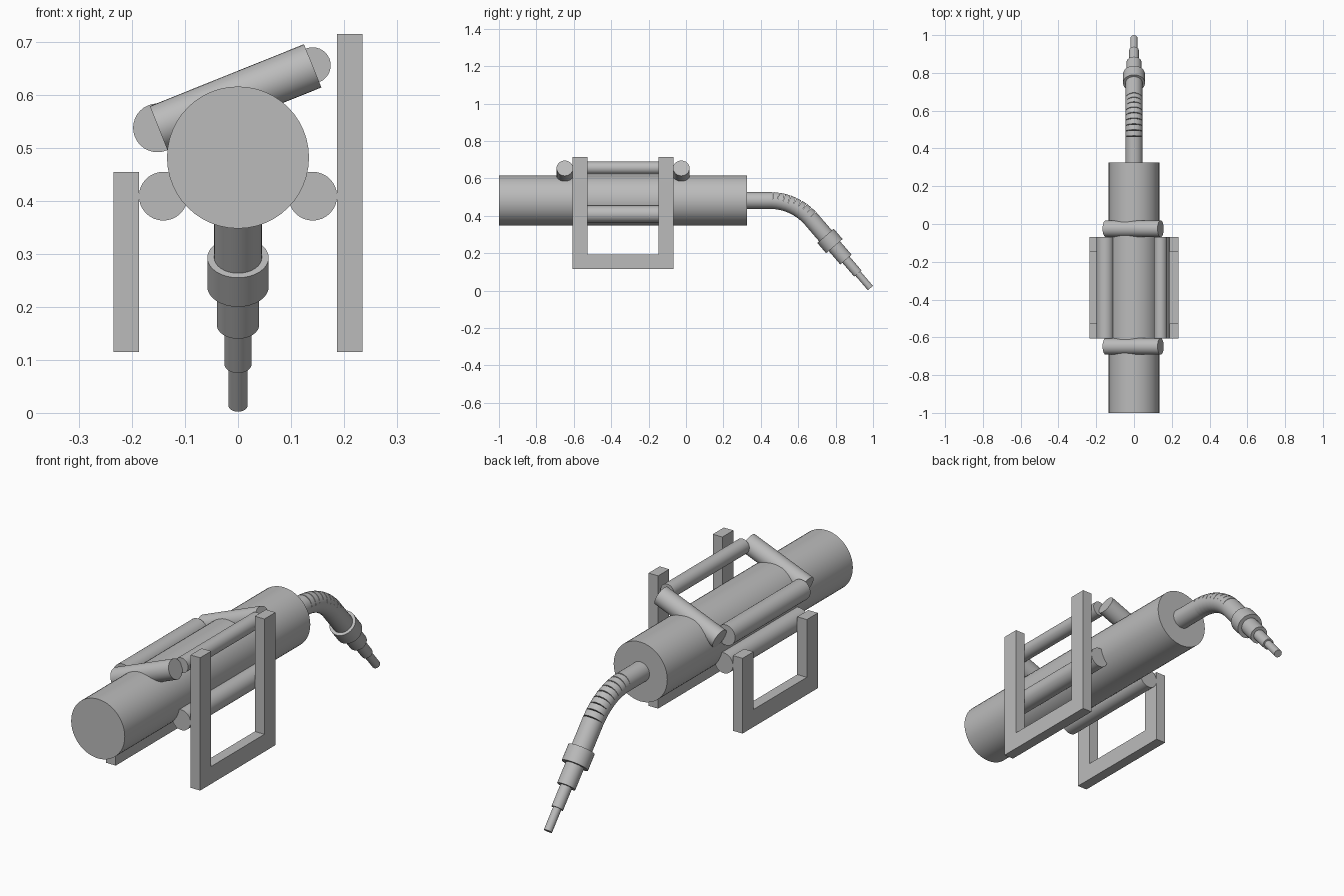
import bpy, bmesh, math
from mathutils import Vector

cube = bpy.data.objects.get("Cube")
if cube:
    bpy.data.objects.remove(cube, do_unlink=True)

grey = bpy.data.materials.new("plain_grey")
grey.use_nodes = True
grey.diffuse_color = (0.5, 0.5, 0.5, 1)
grey.node_tree.nodes["Principled BSDF"].inputs["Base Color"].default_value = (0.5, 0.5, 0.5, 1)


def rod(name, start, end, radius, sides=32):
    """Capped cylinder between two points."""
    start, end = Vector(start), Vector(end)
    axis = end - start
    bpy.ops.mesh.primitive_cylinder_add(
        vertices=sides, radius=radius, depth=axis.length, location=(start + end) / 2,
        rotation=axis.to_track_quat('Z', 'Y').to_euler())
    ob = bpy.context.object
    ob.name = name
    ob.data.materials.append(grey)
    bpy.ops.object.shade_smooth_by_angle(angle=math.radians(35))
    return ob


def u_frame(name, x0, x1, top):
    """U-shaped side frame, extruded across x."""
    back, front, base, thick = -0.068, -0.606, 0.115, 0.079
    profile = [(front, top), (front, base), (back, base), (back, top),
               (back - thick, top), (back - thick, base + thick),
               (front + thick, base + thick), (front + thick, top)]
    bm = bmesh.new()
    face = bm.faces.new([bm.verts.new((x0, y, z)) for y, z in profile])
    grown = bmesh.ops.extrude_face_region(bm, geom=[face])["geom"]
    bmesh.ops.translate(bm, vec=(x1 - x0, 0, 0),
                        verts=[v for v in grown if isinstance(v, bmesh.types.BMVert)])
    bmesh.ops.recalc_face_normals(bm, faces=bm.faces)
    mesh = bpy.data.meshes.new(name)
    bm.to_mesh(mesh)
    bm.free()
    mesh.materials.append(grey)
    bpy.context.collection.objects.link(bpy.data.objects.new(name, mesh))


# Main barrel
AXIS_Z = 0.482
rod("main_barrel", (0, -1, AXIS_Z), (0, 0.325, AXIS_Z), 0.134, 48)

# Side frames, the left one taller
u_frame("left_frame", 0.187, 0.235, 0.715)
u_frame("right_frame", -0.235, -0.187, 0.455)

# Long rods along the barrel
for name, x, z, r in (("left_lower_rod", 0.141, 0.409, 0.046),
                      ("right_lower_rod", -0.141, 0.409, 0.046),
                      ("left_upper_rod", 0.141, 0.656, 0.034),
                      ("right_upper_rod", -0.152, 0.538, 0.046)):
    rod(name, (x, -0.606, z), (x, -0.068, z), r)

# Tilted cross bars joining the upper rods
for name, y in (("front_cross_bar", -0.648), ("back_cross_bar", -0.025)):
    rod(name, (-0.15, y, 0.538), (0.141, y, 0.655), 0.044)

# Hose: straight pipe, then short straight links turning downwards
HOSE_R, LINKS, LINK_LEN = 0.045, 8, 0.028
BEND = math.radians(49.3)
point = Vector((0, 0.463, AXIS_Z))
rod("hose_pipe", (0, 0.32, AXIS_Z), point, HOSE_R)


def heading(angle):
    return Vector((0, math.cos(angle), -math.sin(angle)))


for i in range(1, LINKS + 1):
    nxt = point + heading(BEND * i / (LINKS + 1)) * LINK_LEN
    rod(f"hose_link_{i}", point, nxt, HOSE_R)
    point = nxt

# Stepped nozzle, measured back from its tip
down = heading(BEND)
tip = Vector((0, 0.986, 0.014))
rod("hose_end", point, tip - down * 0.36, HOSE_R)
for name, far, near, r in (("nozzle_collar", 0.368, 0.2955, 0.058),
                           ("nozzle_wide_step", 0.30, 0.2005, 0.04),
                           ("nozzle_narrow_step", 0.205, 0.1025, 0.0255),
                           ("nozzle_tip", 0.105, 0, 0.018)):
    rod(name, tip - down * far, tip - down * near, r)
